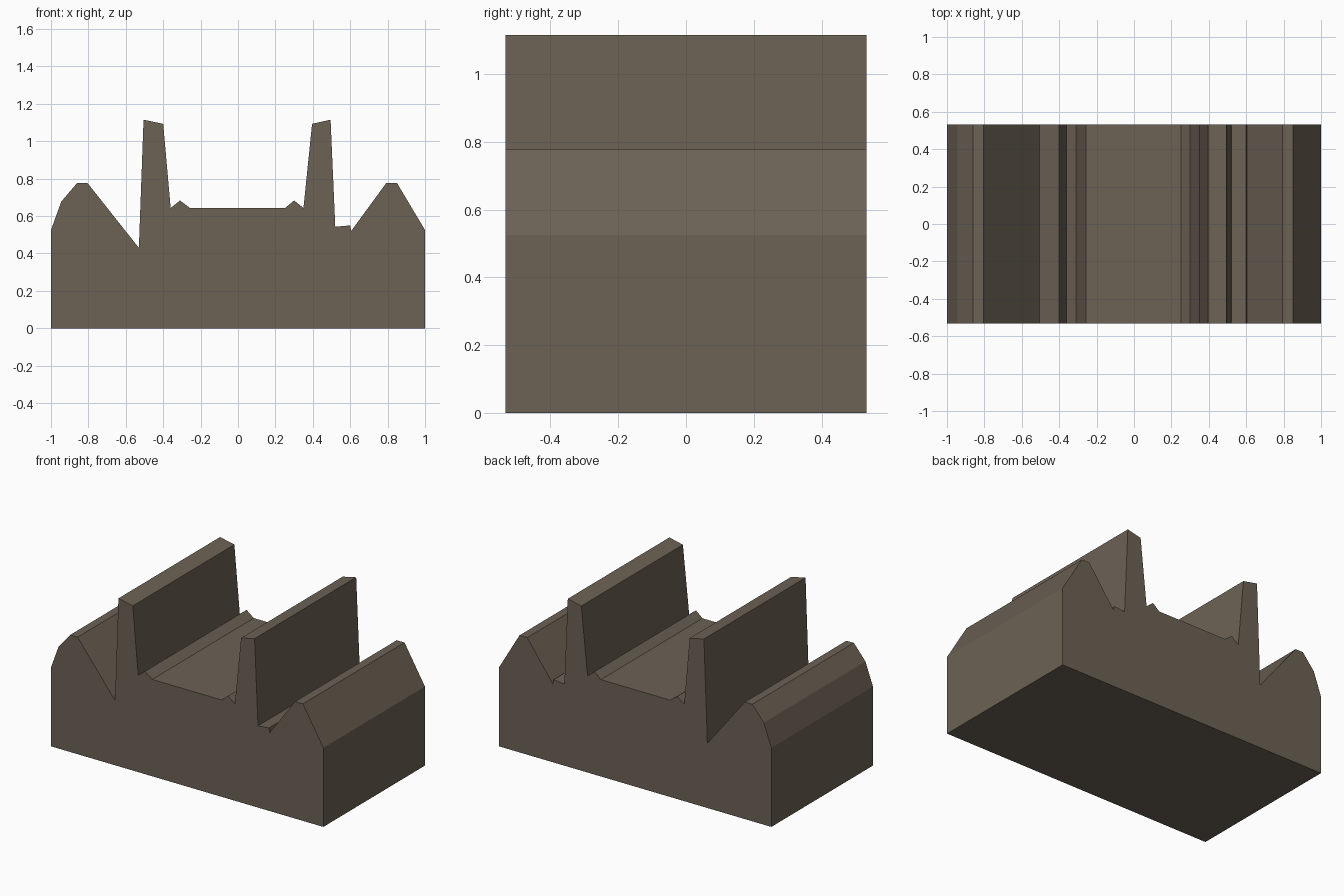
import bpy, bmesh

if "Cube" in bpy.data.objects:
    bpy.data.objects.remove(bpy.data.objects["Cube"])

HALF_DEPTH = 0.533

stone = bpy.data.materials.new("brown_stone")
stone.diffuse_color = (0.15, 0.122, 0.09, 1)
stone.use_nodes = True
stone.node_tree.nodes["Principled BSDF"].inputs["Base Color"].default_value = stone.diffuse_color

# Cross-section (x, z), left to right: bank, wall, curbed floor, wall, ledge, bank
profile = [
    (-1, 0), (-1, 0.525), (-0.945, 0.677), (-0.86, 0.777), (-0.805, 0.777),
    (-0.53, 0.43), (-0.505, 1.115), (-0.40, 1.093), (-0.36, 0.643),
    (-0.31, 0.683), (-0.257, 0.643), (0.252, 0.643), (0.30, 0.683),
    (0.35, 0.643), (0.396, 1.093), (0.495, 1.115), (0.52, 0.543),
    (0.60, 0.55), (0.605, 0.52), (0.793, 0.777), (0.85, 0.777),
    (1, 0.525), (1, 0),
]

# Sweep the cross-section straight along y into a closed solid
bm = bmesh.new()
front = bm.faces.new([bm.verts.new((x, -HALF_DEPTH, z)) for x, z in profile])
swept = bmesh.ops.extrude_face_region(bm, geom=[front], use_keep_orig=True)
back_verts = [g for g in swept["geom"] if isinstance(g, bmesh.types.BMVert)]
bmesh.ops.translate(bm, verts=back_verts, vec=(0, 2 * HALF_DEPTH, 0))
bmesh.ops.recalc_face_normals(bm, faces=bm.faces[:])

mesh = bpy.data.meshes.new("walled_channel_block")
bm.to_mesh(mesh)
bm.free()
mesh.materials.append(stone)
block = bpy.data.objects.new("walled_channel_block", mesh)
bpy.context.collection.objects.link(block)
